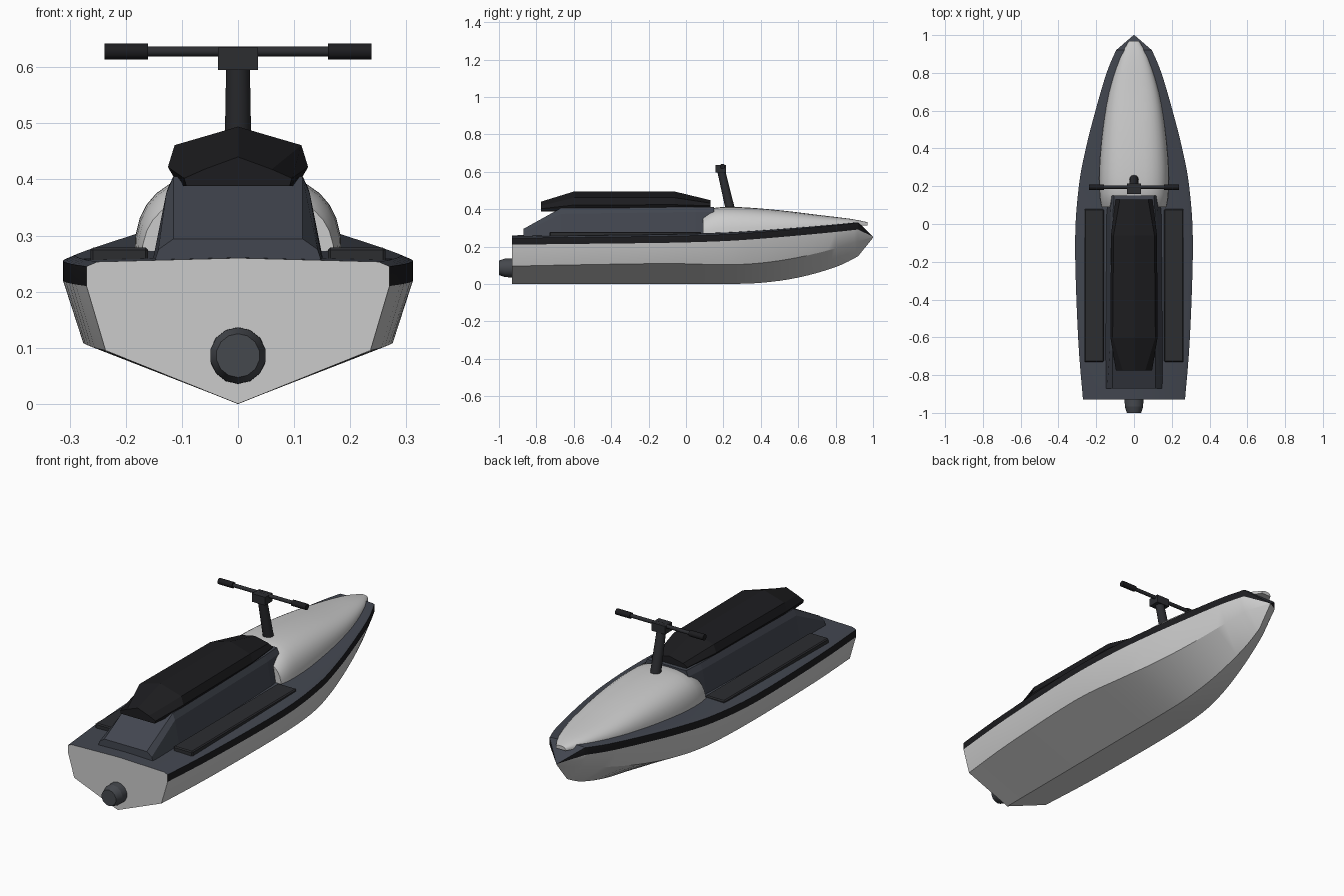
import bpy, bmesh, math
from mathutils import Vector

if "Cube" in bpy.data.objects:
    bpy.data.objects.remove(bpy.data.objects["Cube"])


def material(name, rgb):
    m = bpy.data.materials.new(name)
    m.diffuse_color = (*rgb, 1)
    m.use_nodes = True
    m.node_tree.nodes["Principled BSDF"].inputs["Base Color"].default_value = m.diffuse_color
    return m


LIGHT = material("light_grey", (0.62, 0.62, 0.62))
SLATE = material("slate", (0.055, 0.062, 0.08))
BLACK = material("black", (0.012, 0.012, 0.014))
PAD = material("dark_pad", (0.025, 0.026, 0.03))
METAL = material("dark_metal", (0.06, 0.065, 0.075))


def finish(bm, name, mats, angle=None):
    bmesh.ops.recalc_face_normals(bm, faces=bm.faces[:])
    me = bpy.data.meshes.new(name)
    bm.to_mesh(me)
    bm.free()
    ob = bpy.data.objects.new(name, me)
    bpy.context.collection.objects.link(ob)
    for m in mats:
        me.materials.append(m)
    if angle:
        bpy.ops.object.select_all(action='DESELECT')
        bpy.context.view_layer.objects.active = ob
        ob.select_set(True)
        bpy.ops.object.shade_smooth_by_angle(angle=math.radians(angle))
    return ob


def loft(name, sections, mats, strip_mats=None, angle=None):
    """Skin (y, half profile) sections; each profile runs centre to centre."""
    bm = bmesh.new()
    rings = []
    for y, half in sections:
        pts = half + [(-x, z) for x, z in half[-2:0:-1]]
        rings.append([bm.verts.new((x, y, z)) for x, z in pts])
    n, h = len(rings[0]), len(sections[0][1]) - 1
    for a, b in zip(rings, rings[1:]):
        for i in range(n):
            f = bm.faces.new((a[i], a[(i + 1) % n], b[(i + 1) % n], b[i]))
            if strip_mats:
                f.material_index = strip_mats[i if i < h else 2 * h - 1 - i]
    bm.faces.new(rings[0])
    bm.faces.new(rings[-1])
    return finish(bm, name, mats, angle)


def smooth_rows(rows, steps=4):
    """Catmull-Rom interpolation between station rows."""
    out = []
    for i in range(len(rows) - 1):
        p = [rows[max(0, min(len(rows) - 1, i + k))] for k in (-1, 0, 1, 2)]
        for s in range(steps):
            t = s / steps
            out.append([b + 0.5 * t * (c - a + t * (2 * a - 5 * b + 4 * c - d + t * (3 * (b - c) + d - a)))
                        for a, b, c, d in zip(*p)])
    return out + [list(rows[-1])]


def rod(name, p0, p1, r0, r1, sides, mat):
    p0, p1 = Vector(p0), Vector(p1)
    d = p1 - p0
    bm = bmesh.new()
    bmesh.ops.create_cone(bm, cap_ends=True, segments=sides, radius1=r0, radius2=r1, depth=d.length)
    bm.transform(d.to_track_quat('Z', 'Y').to_matrix().to_4x4())
    bmesh.ops.translate(bm, verts=bm.verts[:], vec=(p0 + p1) / 2)
    return finish(bm, name, [mat], 40)


def box(name, lo, hi, mat, bevel=0.0):
    bm = bmesh.new()
    bmesh.ops.create_cube(bm, size=1)
    for v in bm.verts:
        v.co = [l + (c + 0.5) * (h - l) for l, h, c in zip(lo, hi, v.co)]
    if bevel:
        bmesh.ops.bevel(bm, geom=bm.edges[:], offset=bevel, segments=1, affect='EDGES')
    return finish(bm, name, [mat])


# Hull with rub rail and deck: y, half width, edge z, chine half width, chine z, keel z
stations = smooth_rows([
    (-0.93, 0.270, 0.245, 0.236, 0.095, 0.000),
    (-0.60, 0.296, 0.249, 0.262, 0.102, 0.000),
    (-0.10, 0.312, 0.255, 0.276, 0.109, 0.000),
    (0.20, 0.292, 0.264, 0.252, 0.103, 0.000),
    (0.40, 0.255, 0.277, 0.214, 0.112, 0.006),
    (0.60, 0.204, 0.294, 0.165, 0.142, 0.034),
    (0.80, 0.145, 0.313, 0.110, 0.190, 0.090),
    (0.92, 0.095, 0.326, 0.066, 0.228, 0.148)])
stations.append([1.0, 0.002, 0.253, 0.001, 0.249, 0.247])
hull = []
for y, w, zt, cw, cz, kz in stations:
    rail = 0.035 * min(1, w / 0.09)
    hull.append((y, [(0, kz), (cw, cz), (w, zt - rail), (w, zt), (w * 0.93, zt + 0.03 * w), (0, zt + 0.055 * w)]))
loft("hull", hull, [LIGHT, BLACK, SLATE], [0, 0, 1, 2, 2], 25)

# Hood: y, half width, base z, top z
hood = []
for y, w, zb, zt in smooth_rows([
        (0.09, 0.172, 0.245, 0.375), (0.16, 0.183, 0.25, 0.408), (0.30, 0.184, 0.255, 0.410),
        (0.50, 0.166, 0.27, 0.394), (0.70, 0.132, 0.29, 0.370), (0.88, 0.075, 0.31, 0.348),
        (0.97, 0.026, 0.312, 0.330)], 3):
    arc = [(w * math.cos(t) ** 0.7, zb + (zt - zb) * math.sin(t) ** 0.75)
           for t in (k * math.pi / 16 for k in range(8))]
    hood.append((y, [(0, zb)] + arc + [(0, zt)]))
loft("hood", hood, [LIGHT], None, 35)

# Seat pedestal: y, base half width, shoulder half width, shoulder z, top half width, top z
loft("seat_pedestal", [(y, [(0, 0.24), (bw, 0.24), (sw, sz), (tw, tz), (0, tz)]) for y, bw, sw, sz, tw, tz in [
    (-0.87, 0.153, 0.142, 0.275, 0.115, 0.294),
    (-0.67, 0.155, 0.128, 0.375, 0.115, 0.405),
    (0.05, 0.150, 0.125, 0.385, 0.112, 0.412),
    (0.15, 0.140, 0.118, 0.385, 0.105, 0.412)]], [SLATE])

# Seat: y, bottom half width, widest, shoulder half width, then bottom, mid, shoulder, top z
loft("seat", [(y, [(0, zb), (bw, zb), (mw, zm), (sw, zs), (0, zt)]) for y, bw, mw, sw, zb, zm, zs, zt in [
    (-0.775, 0.092, 0.096, 0.060, 0.388, 0.402, 0.418, 0.440),
    (-0.60, 0.105, 0.125, 0.113, 0.388, 0.422, 0.461, 0.494),
    (-0.06, 0.105, 0.122, 0.108, 0.400, 0.424, 0.461, 0.494),
    (0.13, 0.088, 0.098, 0.075, 0.405, 0.418, 0.432, 0.448)]], [BLACK])

# Foot pads and handlebar grips on both sides
for s, side in ((-1, "left"), (1, "right")):
    xs = sorted((s * 0.16, s * 0.263))
    box(side + "_foot_pad", (xs[0], -0.73, 0.245), (xs[1], 0.08, 0.279), PAD, 0.005)
    rod(side + "_grip", (s * 0.16, 0.195, 0.628), (s * 0.238, 0.195, 0.628), 0.0145, 0.0145, 12, BLACK)

# Steering
rod("steering_column", (0, 0.24, 0.385), (0, 0.187, 0.61), 0.025, 0.021, 12, PAD)
box("steering_block", (-0.036, 0.158, 0.595), (0.036, 0.214, 0.635), PAD)
rod("handlebar", (-0.17, 0.195, 0.628), (0.17, 0.195, 0.628), 0.009, 0.009, 10, PAD)

# Jet nozzle
rod("jet_nozzle", (0, -0.90, 0.086), (0, -0.965, 0.086), 0.051, 0.05, 14, METAL)
rod("jet_nozzle_tip", (0, -0.965, 0.086), (0, -1.0, 0.086), 0.05, 0.039, 14, METAL)
